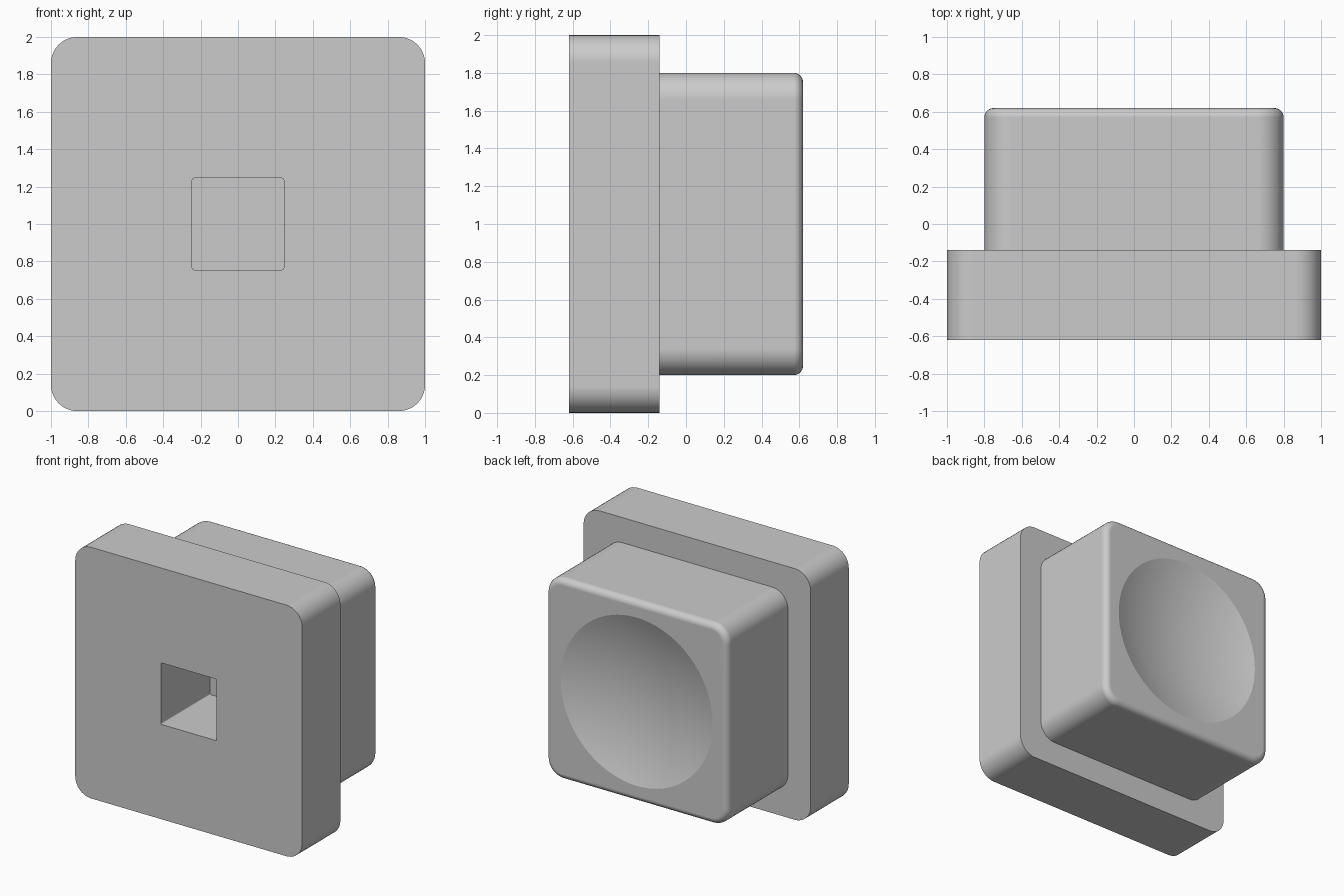
import bpy
import bmesh
import math
from mathutils import Matrix, Vector

old = bpy.data.objects.get("Cube")
if old:
    bpy.data.objects.remove(old, do_unlink=True)

grey = bpy.data.materials.new("light_grey")
grey.use_nodes = True
grey.diffuse_color = (0.6, 0.6, 0.6, 1)
grey.node_tree.nodes["Principled BSDF"].inputs["Base Color"].default_value = (0.6, 0.6, 0.6, 1)


def add_object(name, bm):
    mesh = bpy.data.meshes.new(name)
    bm.to_mesh(mesh)
    bm.free()
    mesh.materials.append(grey)
    obj = bpy.data.objects.new(name, mesh)
    bpy.context.collection.objects.link(obj)
    return obj


def rounded_block(name, width, y0, y1, radius, segments, back_fillet=0):
    """Square block along y with rounded corners and an optional rounded back rim."""
    bm = bmesh.new()
    bmesh.ops.create_cube(bm, size=1)
    for v in bm.verts:
        v.co = Vector((v.co.x * width, y0 if v.co.y < 0 else y1, v.co.z * width + 1))
    along_y = [e for e in bm.edges if abs(e.verts[0].co.y - e.verts[1].co.y) > 0.01]
    bmesh.ops.bevel(bm, geom=along_y, offset=radius, segments=segments,
                    profile=0.5, affect='EDGES')
    if back_fillet:
        rim = [e for e in bm.edges if all(abs(v.co.y - y1) < 1e-5 for v in e.verts)]
        bmesh.ops.bevel(bm, geom=rim, offset=back_fillet, segments=8,
                        profile=0.5, affect='EDGES')
    return add_object(name, bm)


def cut(target, cutter):
    mod = target.modifiers.new("cut", 'BOOLEAN')
    mod.operation = 'DIFFERENCE'
    mod.solver = 'EXACT'
    mod.object = cutter
    bpy.context.view_layer.objects.active = target
    bpy.ops.object.modifier_apply(modifier=mod.name)


# Flange and cap
flange = rounded_block("flange", 2.0, -0.62, -0.14, 0.14, 10)
cap = rounded_block("button_cap", 1.6, -0.14, 0.62, 0.14, 10, back_fillet=0.05)

# Square socket running through the flange into the cap
socket = rounded_block("socket_cutter", 0.49, -0.8, 0.0, 0.01, 3)

# Shallow spherical finger dish on the back
rim_radius, depth = 0.67, 0.12
ball = (rim_radius ** 2 + depth ** 2) / (2 * depth)
bm = bmesh.new()
bmesh.ops.create_uvsphere(bm, u_segments=72, v_segments=144, radius=ball)
bmesh.ops.transform(bm, verts=bm.verts, matrix=Matrix.Translation(
    (0, 0.62 - depth + ball, 1)) @ Matrix.Rotation(math.pi / 2, 4, 'X'))
dish = add_object("dish_cutter", bm)

cut(flange, socket)
cut(cap, socket)
cut(cap, dish)
for cutter in (socket, dish):
    bpy.data.objects.remove(cutter, do_unlink=True)

# Smooth rounded surfaces, crisp edges
for obj in (flange, cap):
    bpy.ops.object.select_all(action='DESELECT')
    obj.select_set(True)
    bpy.context.view_layer.objects.active = obj
    bpy.ops.object.shade_smooth_by_angle(angle=math.radians(32))
    weighted = obj.modifiers.new("weighted_normals", 'WEIGHTED_NORMAL')
    weighted.keep_sharp = True
    if obj is cap:
        # Keep the dish rim clean against the flat face
        for e in obj.data.edges:
            pts = [obj.data.vertices[i].co for i in e.vertices]
            if all(abs(p.y - 0.62) < 1e-3 and
                   abs(math.hypot(p.x, p.z - 1) - rim_radius) < 0.01 for p in pts):
                e.use_edge_sharp = True
